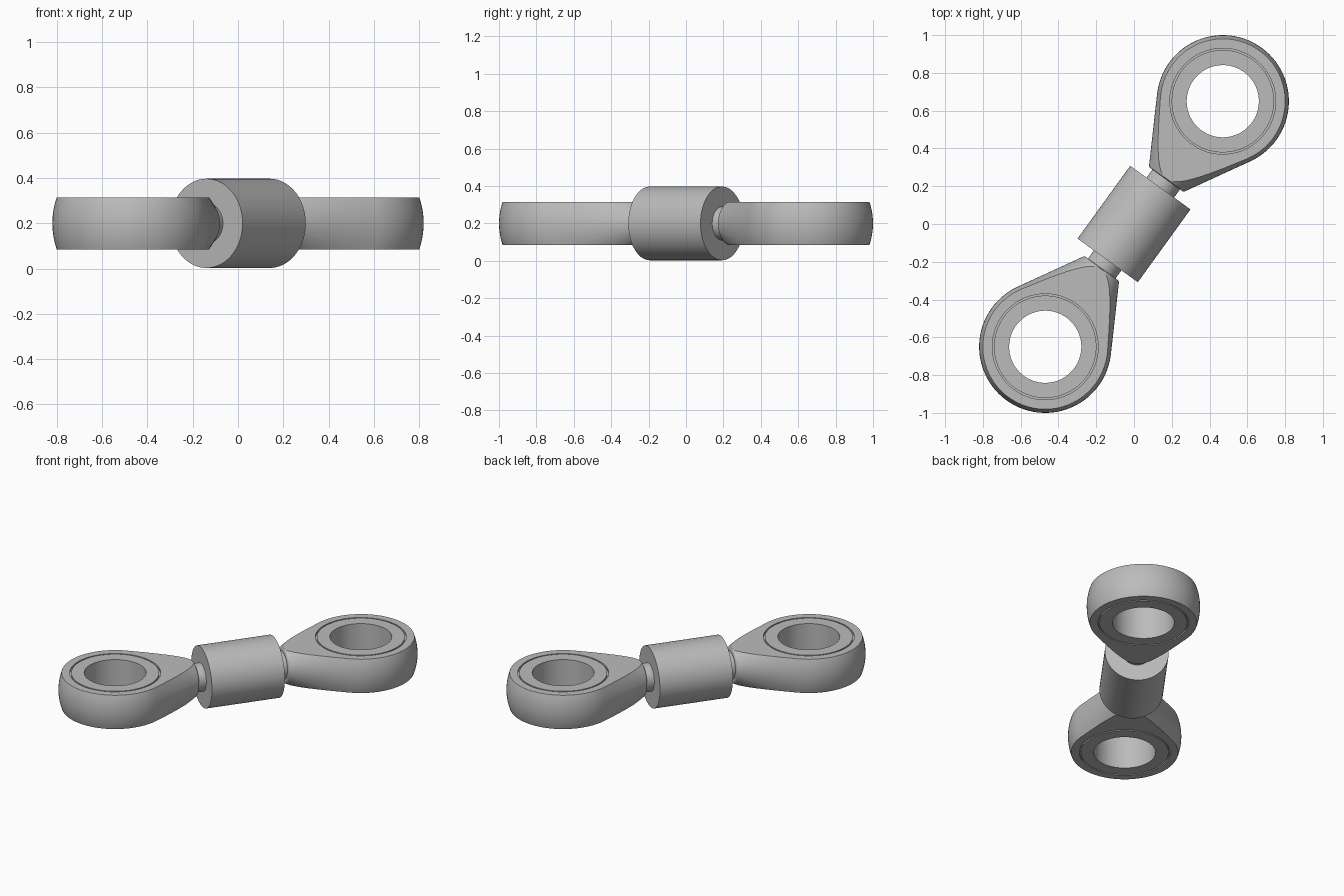
import bpy, bmesh
from math import radians, pi, sin, cos, atan2, hypot
from mathutils import Matrix, Vector

if "Cube" in bpy.data.objects:
    bpy.data.objects.remove(bpy.data.objects["Cube"])

MID_Z = 0.2
EYE_X, EYE_Y = 0.47, 0.65
ANGLE = atan2(EYE_Y, EYE_X)
REACH = hypot(EYE_X, EYE_Y)
BALL, HALF, BORE, RACE = 0.35, 0.115, 0.191, 0.28

steel = bpy.data.materials.new("brushed_steel")
steel.use_nodes = True
grey = (0.5, 0.5, 0.5, 1)
steel.diffuse_color = grey
steel.node_tree.nodes["Principled BSDF"].inputs["Base Color"].default_value = grey


def lathe(points, axis, steps, closed=False):
    """Turn a profile of (x, z) points about an axis."""
    bm = bmesh.new()
    verts = [bm.verts.new((x, 0, z)) for x, z in points]
    pairs = list(zip(verts, verts[1:]))
    if closed:
        pairs.append((verts[-1], verts[0]))
    edges = [bm.edges.new(p) for p in pairs]
    bmesh.ops.spin(bm, geom=verts + edges, cent=(0, 0, 0), axis=axis,
                   angle=2 * pi, steps=steps, use_duplicate=False)
    bmesh.ops.remove_doubles(bm, verts=bm.verts, dist=1e-5)
    bmesh.ops.recalc_face_normals(bm, faces=bm.faces)
    return bm


def make(name, bm, matrix):
    mesh = bpy.data.meshes.new(name)
    bm.to_mesh(mesh)
    bm.free()
    mesh.materials.append(steel)
    ob = bpy.data.objects.new(name, mesh)
    bpy.context.collection.objects.link(ob)
    ob.matrix_world = matrix
    return ob


def select(ob):
    bpy.ops.object.select_all(action="DESELECT")
    ob.select_set(True)
    bpy.context.view_layer.objects.active = ob


def smooth(ob):
    select(ob)
    bpy.ops.object.shade_smooth_by_angle(angle=radians(22))


def housing():
    # Ball running tangentially into a cone, flattened above and below
    tangent = radians(60.5)
    arc = [tangent + (pi - tangent) * i / 28 for i in range(29)]
    points = [(0.511, 0), (0.511, 0.108), (0.506, 0.116)]
    points += [(BALL * cos(a), BALL * sin(a)) for a in arc[:-1]] + [(-BALL, 0)]
    bm = lathe(points, (1, 0, 0), 64)
    for side in (1, -1):
        cut = bmesh.ops.bisect_plane(
            bm, geom=bm.verts[:] + bm.edges[:] + bm.faces[:],
            plane_co=(0, 0, side * HALF), plane_no=(0, 0, side), clear_outer=True)
        rim = [g for g in cut["geom_cut"] if isinstance(g, bmesh.types.BMEdge)]
        bmesh.ops.contextual_create(bm, geom=rim)
    bmesh.ops.recalc_face_normals(bm, faces=bm.faces)
    return bm


def rod_end(label, turn):
    base = (Matrix.Translation((0, 0, MID_Z)) @ Matrix.Rotation(ANGLE + turn, 4, "Z")
            @ Matrix.Translation((REACH, 0, 0)) @ Matrix.Rotation(pi, 4, "Z"))
    body = make(label + "_eye_housing", housing(), base)

    # Bore the seat for the bearing ring
    bm = bmesh.new()
    bmesh.ops.create_cone(bm, cap_ends=True, segments=96, radius1=RACE,
                          radius2=RACE, depth=1)
    cutter = make(label + "_bore_cutter", bm, base)
    cutter.hide_render = True
    bpy.context.view_layer.update()
    select(body)
    mod = body.modifiers.new("bore", "BOOLEAN")
    mod.operation, mod.object, mod.solver = "DIFFERENCE", cutter, "EXACT"
    bpy.ops.object.modifier_apply(modifier=mod.name)
    bpy.data.objects.remove(cutter)
    smooth(body)

    # Bearing ring with a fine groove round its rim
    lip, floor = RACE - 0.009, HALF - 0.012
    ring = [(BORE, -HALF), (lip, -HALF), (lip, -floor), (RACE, -floor),
            (RACE, floor), (lip, floor), (lip, HALF), (BORE, HALF)]
    smooth(make(label + "_bearing_ring", lathe(ring, (0, 0, 1), 96, True), base))


axis = Matrix.Translation((0, 0, MID_Z)) @ Matrix.Rotation(ANGLE, 4, "Z")
for label, turn in (("back", 0), ("front", pi)):
    rod_end(label, turn)

# Central barrel and the threaded rod running through it
for name, radius, half in (("barrel", 0.197, 0.238), ("rod", 0.09, 0.32)):
    profile = [(-half, 0), (-half, radius), (half, radius), (half, 0)]
    smooth(make(name, lathe(profile, (1, 0, 0), 96), axis))
